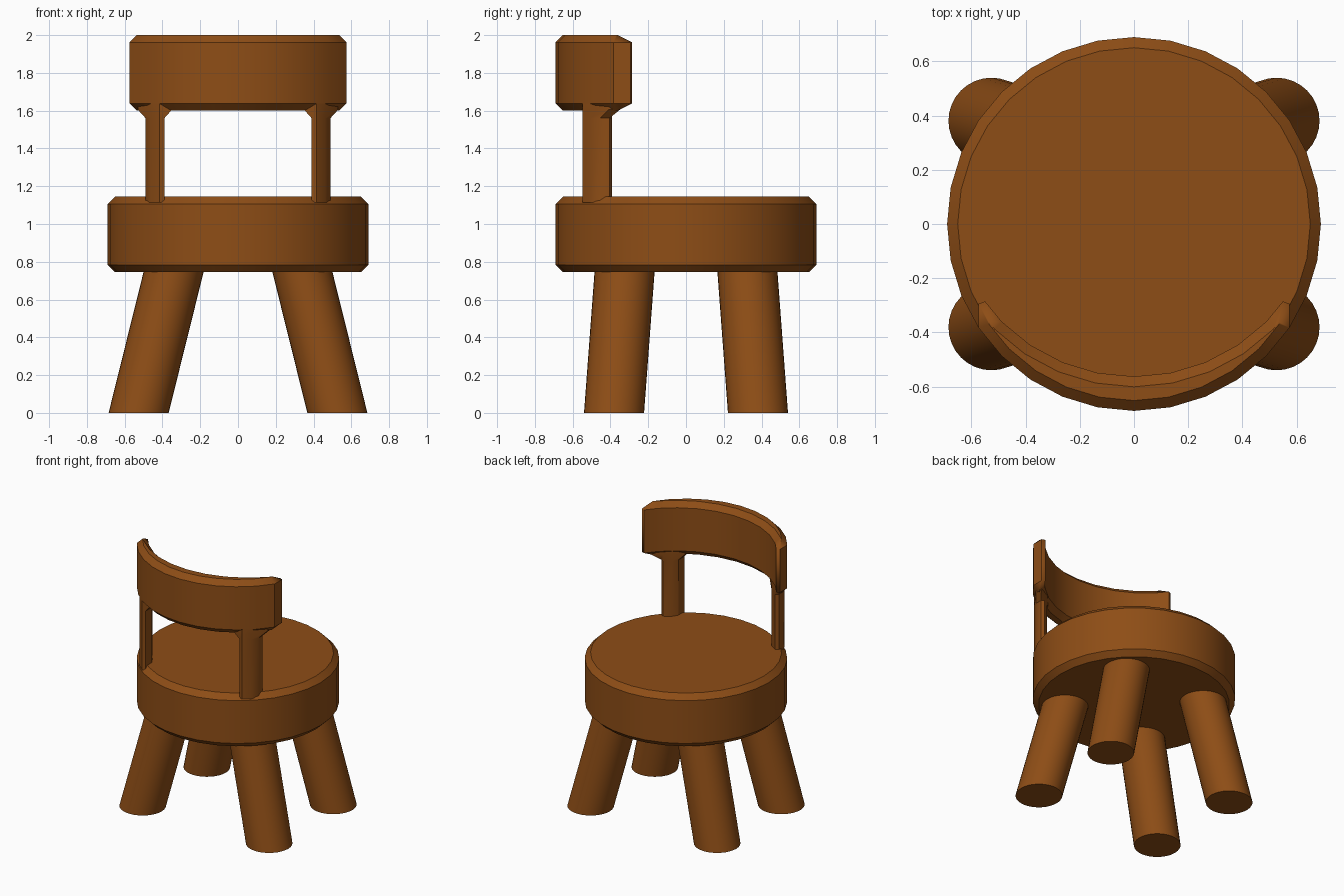
import bpy, bmesh
from math import sin, cos, radians

if "Cube" in bpy.data.objects:
    bpy.data.objects.remove(bpy.data.objects["Cube"])

wood = bpy.data.materials.new("wood")
wood.diffuse_color = (0.27, 0.075, 0.008, 1)
wood.use_nodes = True
wood.node_tree.nodes["Principled BSDF"].inputs["Base Color"].default_value = wood.diffuse_color
R = 0.69
STEP = radians(11.25)


def loft(name, rings, bevel=0.0):
    """Solid through matching rings of points, bottom to top, optionally chamfered."""
    bm = bmesh.new()
    loops = [[bm.verts.new(p) for p in ring] for ring in rings]
    n = len(loops[0])
    bm.faces.new(loops[0][::-1])
    bm.faces.new(loops[-1])
    for a, b in zip(loops, loops[1:]):
        for i in range(n):
            j = (i + 1) % n
            bm.faces.new((a[i], a[j], b[j], b[i]))
    bmesh.ops.recalc_face_normals(bm, faces=bm.faces)
    me = bpy.data.meshes.new(name)
    bm.to_mesh(me)
    bm.free()
    me.materials.append(wood)
    ob = bpy.data.objects.new(name, me)
    bpy.context.collection.objects.link(ob)
    if bevel:
        m = ob.modifiers.new("chamfer", "BEVEL")
        m.width = bevel
        m.segments = 1
        m.limit_method = "ANGLE"
        m.angle_limit = radians(45)
        m.use_clamp_overlap = False
    bpy.context.view_layer.objects.active = ob
    ob.select_set(True)
    bpy.ops.object.shade_smooth_by_angle(angle=radians(30))
    ob.select_set(False)
    return ob


def circle(cx, cy, z, r, n=32):
    return [(cx + r * sin(i * 6.2831853 / n), cy + r * cos(i * 6.2831853 / n), z) for i in range(n)]


# Seat: thick chamfered disc
loft("seat", [circle(0, 0, z, R) for z in (0.745, 1.145)], 0.039)

# Splayed legs with level ends
for sy, end in ((-1, "front"), (1, "back")):
    for sx, side in ((-1, "left"), (1, "right")):
        loft(f"{end}_{side}_leg", [circle(sx * 0.526, sy * 0.381, 0, 0.159),
                                   circle(sx * 0.34, sy * 0.325, 0.75, 0.159)])

# Backrest: seat-rim arc swept inward along y, chamfered all round
arc = [(R * sin(i * STEP), -R * cos(i * STEP)) for i in range(-5, 6)]
outline = arc + [(x, y + 0.127) for x, y in reversed(arc)]
loft("backrest", [[(x, y, z) for x, y in outline] for z in (1.6, 2.0)], 0.038)

# Posts: chamfered slats that flare out under the backrest
section = [(0.415, -0.547), (0.462, -0.508), (0.489, -0.455), (0.489, -0.405),
           (0.467, -0.391), (0.415, -0.425), (0.39, -0.465), (0.39, -0.54)]
flare = [(0.415, -0.547), (0.462, -0.508), (0.53, -0.41), (0.53, -0.35),
         (0.467, -0.391), (0.415, -0.425), (0.35, -0.495), (0.35, -0.55)]
for s, side in ((-1, "left"), (1, "right")):
    loft(f"{side}_post", [[(s * x, y, z) for x, y in prof] for prof, z in
                          ((section, 1.115), (section, 1.56), (flare, 1.605), (flare, 1.64))])
